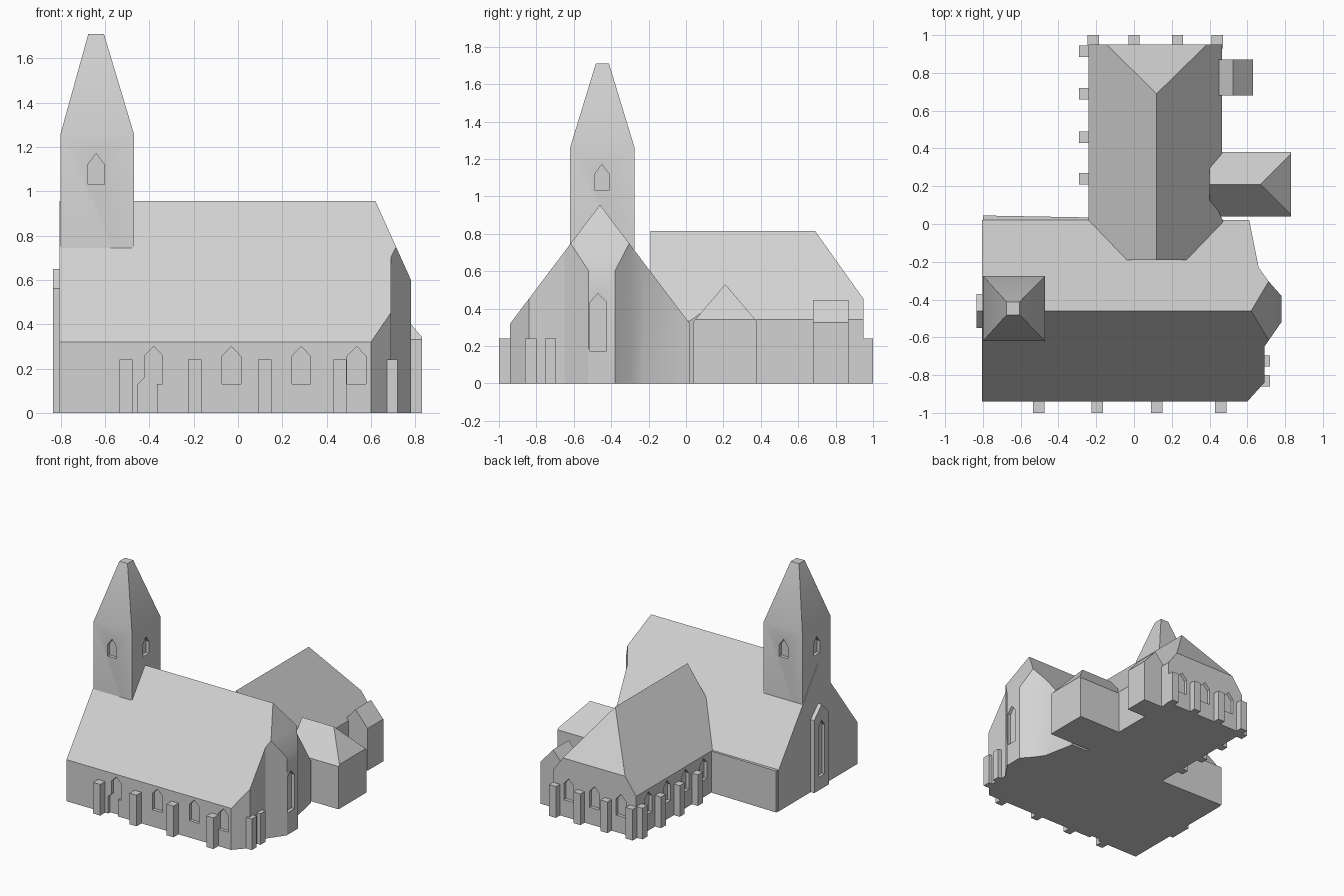
import bpy, bmesh, math
from mathutils import Vector

if "Cube" in bpy.data.objects:
    bpy.data.objects.remove(bpy.data.objects["Cube"])

stone = bpy.data.materials.new("light_grey_stone")
stone.diffuse_color = (0.65, 0.65, 0.65, 1)
stone.use_nodes = True
stone.node_tree.nodes["Principled BSDF"].inputs["Base Color"].default_value = stone.diffuse_color


def extrude(bm, pts, axis, a, b):
    """Add a closed prism: 2D outline swept along an axis from a to b."""
    def place(p, t):
        return {"x": (t, p[0], p[1]), "y": (p[0], t, p[1]), "z": (p[0], p[1], t)}[axis]
    lo = [bm.verts.new(place(p, a)) for p in pts]
    hi = [bm.verts.new(place(p, b)) for p in pts]
    faces = [bm.faces.new(lo), bm.faces.new(hi)]
    n = len(pts)
    for i in range(n):
        j = (i + 1) % n
        faces.append(bm.faces.new((lo[i], lo[j], hi[j], hi[i])))
    bmesh.ops.recalc_face_normals(bm, faces=faces)


def finish(name, bm):
    bmesh.ops.recalc_face_normals(bm, faces=bm.faces[:])
    me = bpy.data.meshes.new(name)
    bm.to_mesh(me)
    bm.free()
    me.materials.append(stone)
    ob = bpy.data.objects.new(name, me)
    bpy.context.collection.objects.link(ob)
    return ob


def block(name, footprint, height, planes):
    """Walls raised from a footprint, trimmed by roof planes (point, outward normal)."""
    bm = bmesh.new()
    extrude(bm, footprint, "z", 0, height)
    for co, no in planes:
        geom = bm.verts[:] + bm.edges[:] + bm.faces[:]
        res = bmesh.ops.bisect_plane(bm, geom=geom, dist=1e-5, plane_co=co,
                                     plane_no=Vector(no), clear_outer=True)
        rim = [e for e in bm.edges if e.is_boundary]
        if rim:
            bmesh.ops.holes_fill(bm, edges=rim, sides=0)
    return finish(name, bm)


def rect(x0, x1, y0, y1):
    return [(x0, y0), (x1, y0), (x1, y1), (x0, y1)]


def arch(c, w, z0, z1, rise):
    """Pointed opening outline."""
    h = w / 2
    return [(c - h, z0), (c + h, z0), (c + h, z1 - rise), (c, z1), (c - h, z1 - rise)]


def carve(ob, openings):
    """Recess openings (outline, axis, from, to) into a wall."""
    bm = bmesh.new()
    for pts, axis, a, b in openings:
        extrude(bm, pts, axis, a, b)
    cutter = finish("opening_cutter", bm)
    cutter.hide_render = True
    mod = ob.modifiers.new("openings", "BOOLEAN")
    mod.operation, mod.solver, mod.object = "DIFFERENCE", "EXACT", cutter
    dg = bpy.context.evaluated_depsgraph_get()
    me = bpy.data.meshes.new_from_object(ob.evaluated_get(dg))
    ob.modifiers.clear()
    ob.data = me
    bpy.data.objects.remove(cutter)


# Nave with faceted east end and clipped gable
s = (0.955 - 0.32) / 0.48
nave = block("nave", [(-0.805, -0.94), (0.6, -0.94), (0.69, -0.84), (0.69, -0.65),
                      (0.78, -0.52), (0.78, -0.38), (0.71, -0.3), (0.66, -0.23),
                      (0.61, 0.02), (-0.805, 0.02)], 1.2,
             [((0, -0.46, 0.955), (0, -s, 1)), ((0, -0.46, 0.955), (0, s, 1)),
              ((0.62, -0.46, 0.955), (0.355, 0, 0.16))])
D = 0.025
holes = [(arch(x, 0.085, 0.13, 0.3, 0.045), "y", -0.96, -0.94 + D)
         for x in (-0.03, 0.285, 0.535)]
holes.append(([(-0.45, -0.02), (-0.365, -0.02), (-0.365, 0.13), (-0.34, 0.13),
               (-0.34, 0.26), (-0.38, 0.3), (-0.42, 0.26), (-0.42, 0.16),
               (-0.45, 0.13)], "y", -0.96, -0.94 + D))
holes.append((arch(-0.47, 0.085, 0.17, 0.48, 0.045), "x", 0.78 - D, 0.8))
carve(nave, holes)

# Slightly proud north wall of the nave
block("nave_north_wall", [(-0.8, -0.02), (-0.2, -0.02), (-0.2, 0.034), (-0.8, 0.045)], 0.32, [])

# Transept with half-hipped north end
s = (0.815 - 0.32) / 0.36
transept = block("transept", [(-0.24, -0.19), (0.47, -0.19), (0.47, 0.02), (0.44, 0.08),
                              (0.44, 0.34), (0.465, 0.37), (0.465, 0.95), (-0.24, 0.95)], 1.0,
                 [((0.12, 0, 0.815), (-s, 0, 1)), ((0.12, 0, 0.815), (s, 0, 1)),
                  ((0.12, 0.69, 0.815), (0, 0.365, 0.26))])
holes = [(arch(y, 0.085, 0.13, 0.3, 0.045), "x", -0.26, -0.24 + D)
         for y in (0.13, 0.35, 0.575, 0.8)]
holes += [(arch(x, 0.085, 0.13, 0.3, 0.045), "y", 0.95 - D, 0.97)
          for x in (-0.11, 0.115, 0.335)]
carve(transept, holes)

# Hipped vestry on the east side
s = 0.2 / 0.17
block("vestry", rect(0.4, 0.83, 0.04, 0.38), 0.7,
      [((0, 0.21, 0.53), (0, -s, 1)), ((0, 0.21, 0.53), (0, s, 1)),
       ((0.67, 0.21, 0.53), (s, 0, 1))])

# Small gabled side porch
block("side_porch", rect(0.43, 0.63, 0.68, 0.87), 0.6,
      [((0.525, 0, 0.445), (1.14, 0, 1)), ((0.525, 0, 0.445), (-1.14, 0, 1))])

# Tower and spire
bm = bmesh.new()
rings = []
for x0, x1, y0, y1, z in ((-0.8, -0.47, -0.62, -0.275, 0.5), (-0.8, -0.47, -0.62, -0.275, 1.26),
                          (-0.675, -0.605, -0.482, -0.412, 1.71)):
    rings.append([bm.verts.new((x, y, z)) for x, y in rect(x0, x1, y0, y1)])
for lo, hi in zip(rings, rings[1:]):
    for i in range(4):
        j = (i + 1) % 4
        bm.faces.new((lo[i], lo[j], hi[j], hi[i]))
bm.faces.new(rings[0])
bm.faces.new(rings[-1])
tower = finish("tower", bm)
tx, ty = (arch(c, 0.075, 1.03, 1.17, 0.05) for c in (-0.64, -0.45))
carve(tower, [(tx, "y", -0.64, -0.62 + D), (tx, "y", -0.275 - D, -0.25),
              (ty, "x", -0.82, -0.8 + D), (ty, "x", -0.47 - D, -0.45)])

# West doorway surround
bm = bmesh.new()
extrude(bm, arch(-0.46, 0.18, 0, 0.65, 0.09), "x", -0.835, -0.79)
door = finish("west_doorway", bm)
carve(door, [(arch(-0.46, 0.075, 0.1, 0.53, 0.05), "x", -0.85, -0.812)])

# Buttresses
bm = bmesh.new()
spots = [(x - 0.03, x + 0.03, -1.0, -0.92) for x in (-0.505, -0.195, 0.12, 0.46)]
spots += [(0.66, 0.72, y - 0.03, y + 0.03) for y in (-0.83, -0.725)]
spots += [(x - 0.03, x + 0.03, 0.93, 1.0) for x in (-0.215, 0.0, 0.23, 0.44)]
spots += [(-0.29, -0.22, y - 0.03, y + 0.03) for y in (0.915, 0.69, 0.46, 0.24)]
for sp in spots:
    extrude(bm, rect(*sp), "z", 0, 0.24)
finish("buttresses", bm)

# Keep hard edges crisp
for ob in bpy.context.collection.objects:
    ob.data.shade_smooth()
    ob.data.set_sharp_from_angle(angle=math.radians(30))
